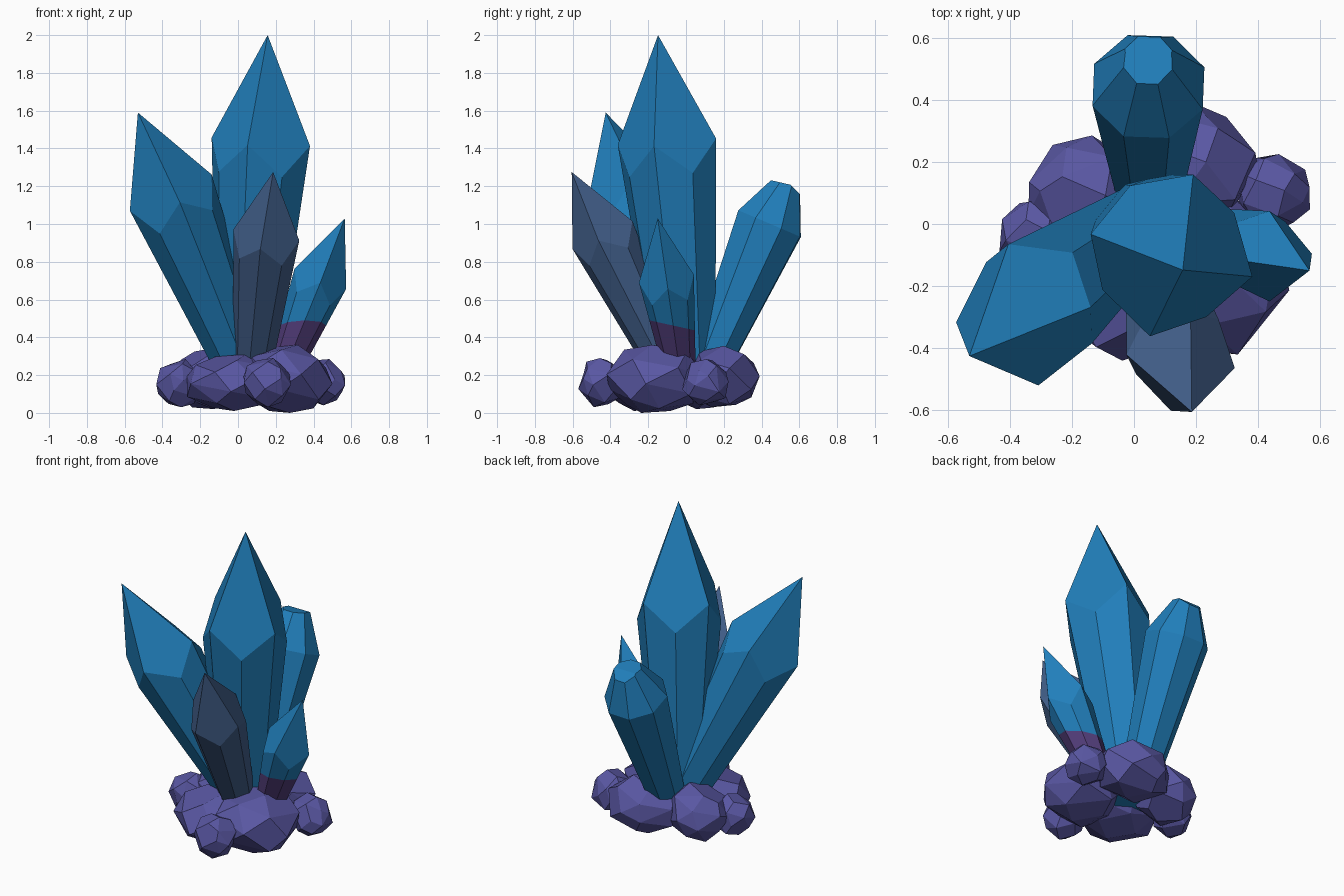
import bpy, bmesh, math, random
from mathutils import Vector

if "Cube" in bpy.data.objects:
    bpy.data.objects.remove(bpy.data.objects["Cube"])


def mat(name, rgb):
    m = bpy.data.materials.new(name)
    m.diffuse_color = (*rgb, 1)
    m.use_nodes = True
    m.node_tree.nodes["Principled BSDF"].inputs["Base Color"].default_value = m.diffuse_color
    return m


BLUE = mat("crystal_blue", (0.015, 0.212, 0.50))
SLATE = mat("slate_blue", (0.054, 0.114, 0.254))
PLUM = mat("dark_plum", (0.085, 0.047, 0.195))
PURPLE = mat("rock_purple", (0.100, 0.095, 0.365))


def finish(name, bm, mats):
    bmesh.ops.recalc_face_normals(bm, faces=bm.faces)
    me = bpy.data.meshes.new(name)
    bm.to_mesh(me)
    bm.free()
    for m in mats:
        me.materials.append(m)
    ob = bpy.data.objects.new(name, me)
    bpy.context.collection.objects.link(ob)
    return ob


def crystal(name, base, tip, r, azimuth, mats, shoulder=0.69, cuts=(), even=False, split=None):
    """Tapered eight-sided shaft ending in a point of four kites (or eight even facets)."""
    base, tip = Vector(base), Vector(tip)
    axis = tip - base
    d = axis.normalized()
    a = math.radians(azimuth)
    u = Vector((math.cos(a), math.sin(a), 0))
    u = (u - d * u.dot(d)).normalized()
    v = d.cross(u)
    low = 1 - (1 - shoulder) * 0.91 / math.cos(math.pi / 4)   # keeps the kites flat
    bm = bmesh.new()
    foot, ring = [], []
    for i in range(8):
        out = u * math.cos(i * math.pi / 4) + v * math.sin(i * math.pi / 4)
        k, t = (0.91, low) if i % 2 and not even else (1, shoulder)
        foot.append(bm.verts.new(base + out * r * k * 0.56))
        ring.append(bm.verts.new(base + axis * t + out * r * k))
    top = bm.verts.new(tip)
    bm.faces.new(foot)
    for i in range(8):
        j = (i + 1) % 8
        bm.faces.new((foot[i], foot[j], ring[j], ring[i]))
        if even:
            bm.faces.new((top, ring[i], ring[j]))
        elif i % 2 == 0:
            bm.faces.new((top, ring[i], ring[j], ring[(i + 2) % 8]))
    for co, no in cuts:      # snap the point off
        geom = bm.verts[:] + bm.edges[:] + bm.faces[:]
        cut = bmesh.ops.bisect_plane(bm, geom=geom, plane_co=co, plane_no=no, clear_outer=True)
        edges = [e for e in cut["geom_cut"] if isinstance(e, bmesh.types.BMEdge)]
        bmesh.ops.edgeloop_fill(bm, edges=edges)
    if split:                # second colour below a plane
        co, no = Vector(split[0]), Vector(split[1])
        geom = bm.verts[:] + bm.edges[:] + bm.faces[:]
        bmesh.ops.bisect_plane(bm, geom=geom, plane_co=co, plane_no=no)
        for f in bm.faces:
            f.material_index = int((f.calc_center_median() - co).dot(no) < 0)
    return finish(name, bm, mats)


def rock(name, lo, hi, seed):
    """Faceted boulder: hull of jittered points fitted to a box."""
    rng = random.Random(seed)
    n, pts = 24, []
    for i in range(n):
        z = 1 - (2 * i + 1) / n
        a = i * 2.39996 + rng.uniform(-0.25, 0.25)
        s = math.sqrt(1 - z * z)
        pts.append(Vector((s * math.cos(a), s * math.sin(a), z)) * rng.uniform(0.93, 1.05))
    mn = [min(p[k] for p in pts) for k in range(3)]
    mx = [max(p[k] for p in pts) for k in range(3)]
    bm = bmesh.new()
    for p in pts:
        bm.verts.new([lo[k] + (p[k] - mn[k]) / (mx[k] - mn[k]) * (hi[k] - lo[k])
                      for k in range(3)])
    hull = bmesh.ops.convex_hull(bm, input=bm.verts[:])
    loose = [g for g in hull["geom_interior"] if isinstance(g, bmesh.types.BMVert)]
    bmesh.ops.delete(bm, geom=loose, context="VERTS")
    bmesh.ops.dissolve_limit(bm, angle_limit=math.radians(14), verts=bm.verts[:], edges=bm.edges[:])
    return finish(name, bm, [PURPLE])


# crystals
crystal("main_crystal", (0.035, 0.01, 0.10), (0.157, -0.148, 2.0), 0.27, -15, [BLUE], 0.703)
crystal("left_crystal", (0.04, 0.01, 0.2), (-0.53, -0.425, 1.59), 0.238, 192, [BLUE], 0.695)
crystal("front_crystal", (0.07, -0.08, 0.2), (0.186, -0.605, 1.275), 0.178, -97, [SLATE], 0.69)
crystal("right_crystal", (0.23, -0.03, 0.2), (0.565, -0.15, 1.03), 0.147, 0, [BLUE, PLUM],
        0.615, split=((0.3, -0.18, 0.487), (0, 0.22, 1)))
crystal("back_crystal", (0.05, 0.10, 0.2), (0.045, 0.60, 1.37), 0.192, 22, [BLUE], 0.685, even=True,
        cuts=[((0.05, 0.5, 1.22), (0, 0.23, 1)), ((0.05, 0.605, 1.155), (0, 1, 1))])

# ring of rocks
rock("rock_back_left", (-0.34, -0.08, 0.02), (0.05, 0.285, 0.35), 1)
rock("rock_left", (-0.433, -0.14, 0.03), (-0.19, 0.08, 0.285), 2)
rock("rock_front_left", (-0.27, -0.44, 0.01), (0.22, 0.02, 0.31), 3)
rock("rock_front_right", (0.02, -0.42, 0.0), (0.50, 0.10, 0.36), 4)
rock("rock_right", (0.33, -0.02, 0.04), (0.566, 0.225, 0.285), 5)
rock("rock_back_right", (-0.08, 0.0, 0.03), (0.40, 0.39, 0.355), 6)
rock("rock_front", (0.03, -0.57, 0.03), (0.28, -0.33, 0.29), 7)
